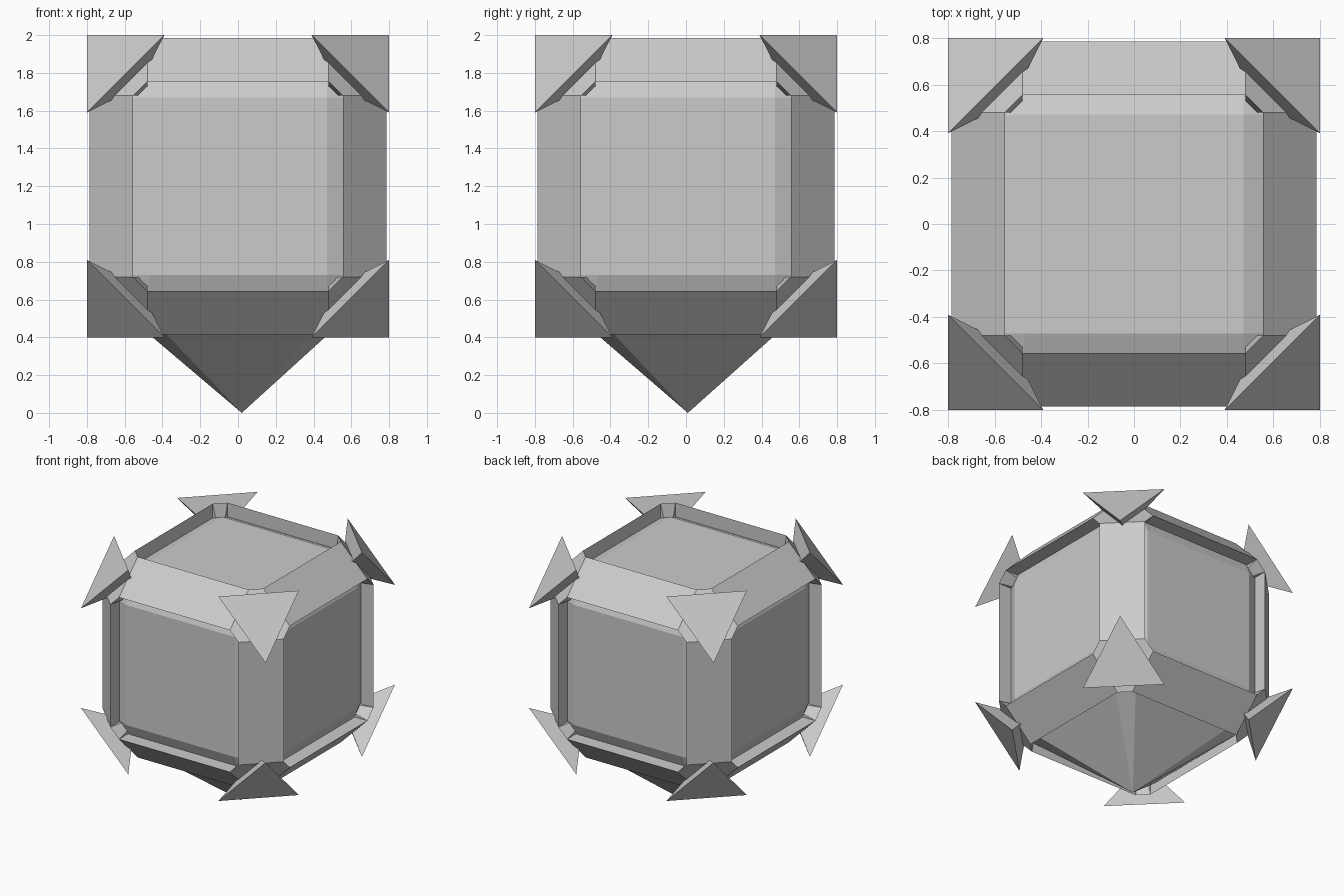
import bpy, bmesh
from itertools import product
from mathutils import Vector

if "Cube" in bpy.data.objects:
    bpy.data.objects.remove(bpy.data.objects["Cube"])

CENTRE = Vector((0, 0, 1.2))
OUT, IN, END = 0.785, 0.555, 0.48   # frame outer, opening and strip end
SIGNS = (-1, 1)


def hull_object(name, groups, offset=CENTRE):
    """One object made of the convex hulls of several point groups."""
    mesh = bpy.data.meshes.new(name)
    total = bmesh.new()
    for pts in groups:
        bm = bmesh.new()
        for p in pts:
            bm.verts.new(Vector(p) + offset)
        bmesh.ops.convex_hull(bm, input=bm.verts[:])
        bmesh.ops.dissolve_limit(bm, angle_limit=0.01, verts=bm.verts[:], edges=bm.edges[:])
        bmesh.ops.recalc_face_normals(bm, faces=bm.faces[:])
        part = bpy.data.meshes.new("part")
        bm.to_mesh(part)
        bm.free()
        total.from_mesh(part)
        bpy.data.meshes.remove(part)
    total.to_mesh(mesh)
    total.free()
    ob = bpy.data.objects.new(name, mesh)
    bpy.context.collection.objects.link(ob)
    return ob


def cycle(p, n):
    return tuple(p[(i - n) % 3] for i in range(3))


# Recessed inner cube with rounded edges
bpy.ops.mesh.primitive_cube_add(size=1.42, location=CENTRE)
core = bpy.context.object
core.name = "inner_cube"
bev = core.modifiers.new("rounding", 'BEVEL')
bev.width = 0.24
bev.segments = 2

# Twelve chamfered edge strips
strips = []
for axis in range(3):
    for a, b in product(SIGNS, SIGNS):
        strips.append([cycle((a * u, b * v, w), axis)
                       for u, v in ((OUT, IN), (IN, OUT), (IN, IN))
                       for w in (-END, END)])
hull_object("edge_frame", strips)

# Eight corner blocks joining the strips, and the flared corner guards
blocks, guards = [], []
for s in product(SIGNS, repeat=3):
    def mirror(p):
        return tuple(c * k for c, k in zip(p, s))
    hexagon = [cycle(p, n) for n in range(3) for p in ((OUT, IN, END), (OUT, END, IN))]
    blocks.append([mirror(p) for p in hexagon + [(END, END, END)]])
    triangle = [cycle((0.8, 0.8, 0.39), n) for n in range(3)]
    guards.append([mirror(p) for p in triangle + [(0.527, 0.527, 0.527)]])
hull_object("corner_blocks", blocks)
hull_object("corner_guards", guards)

# Pointed foot under the body
W, C = 0.57, 0.46
base = [(sx * x, sy * y, 0.5) for sx, sy in product(SIGNS, SIGNS) for x, y in ((W, C), (C, W))]
hull_object("pointed_foot", [base + [(0.02, 0.01, 0.0), (0.05, 0.045, 0.04)]], Vector((0, 0, 0)))
